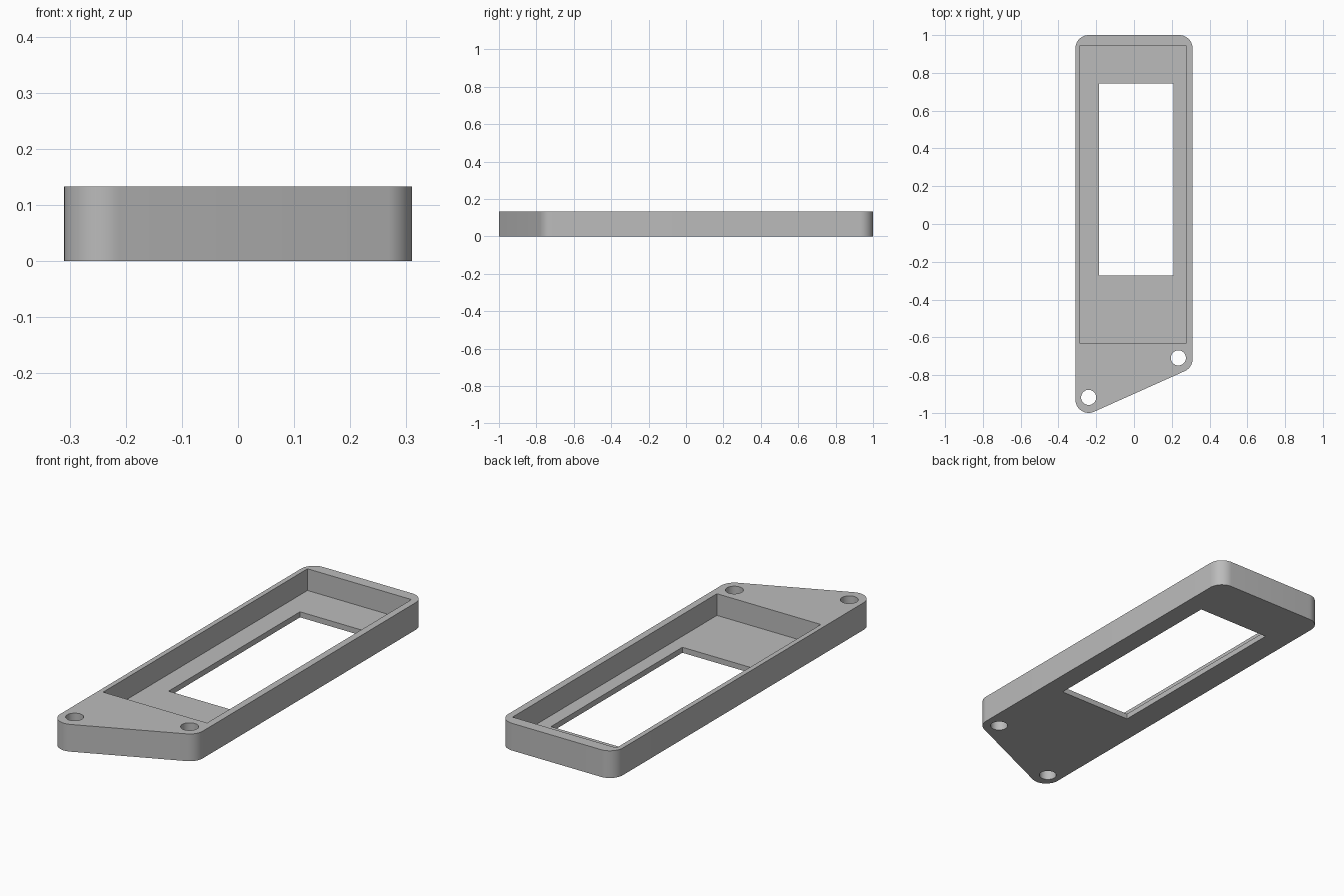
import bpy, bmesh, math

if "Cube" in bpy.data.objects:
    bpy.data.objects.remove(bpy.data.objects["Cube"], do_unlink=True)

HEIGHT, FLOOR, RADIUS = 0.133, 0.027, 0.07


def make_prism(name, points, z0, z1):
    """Extrude a flat outline from z0 up to z1."""
    bm = bmesh.new()
    base = bm.faces.new([bm.verts.new((x, y, z0)) for x, y in points])
    top = bmesh.ops.extrude_face_region(bm, geom=[base])["geom"]
    verts = [v for v in top if isinstance(v, bmesh.types.BMVert)]
    bmesh.ops.translate(bm, vec=(0, 0, z1 - z0), verts=verts)
    bmesh.ops.recalc_face_normals(bm, faces=bm.faces)
    mesh = bpy.data.meshes.new(name)
    bm.to_mesh(mesh)
    bm.free()
    obj = bpy.data.objects.new(name, mesh)
    bpy.context.collection.objects.link(obj)
    return obj


def arc(cx, cy, r, start, end, steps=12):
    angles = [math.radians(start + (end - start) * i / steps) for i in range(steps + 1)]
    return [(cx + r * math.cos(a), cy + r * math.sin(a)) for a in angles]


def rectangle(x0, x1, y0, y1):
    return [(x0, y0), (x1, y0), (x1, y1), (x0, y1)]


# Rounded outline with a slanted front edge
side = 0.31 - RADIUS
back, front_left, front_right = 1 - RADIUS, RADIUS - 1, -0.715
slant = math.degrees(math.atan2(front_right - front_left, 2 * side)) - 90
outline = (arc(side, back, RADIUS, 0, 90)
           + arc(-side, back, RADIUS, 90, 180)
           + arc(-side, front_left, RADIUS, 180, 360 + slant)
           + arc(side, front_right, RADIUS, slant, 0))
frame = make_prism("display_frame", outline, 0, HEIGHT)

# Pocket, window and two screw holes
cutters = [
    make_prism("pocket_cutter", rectangle(-0.286, 0.276, -0.633, 0.945), FLOOR, 0.3),
    make_prism("window_cutter", rectangle(-0.185, 0.21, -0.272, 0.743), -0.1, 0.2),
]
for x, y in ((-0.24, -0.918), (0.235, -0.709)):
    cutters.append(make_prism("screw_hole_cutter", arc(x, y, 0.04, 0, 360, 40)[:-1], -0.1, 0.3))

bpy.context.view_layer.objects.active = frame
frame.select_set(True)
for cutter in cutters:
    cutter.hide_render = True
    cut = frame.modifiers.new("cut", "BOOLEAN")
    cut.operation = "DIFFERENCE"
    cut.solver = "EXACT"
    cut.object = cutter
    bpy.ops.object.modifier_apply(modifier=cut.name)
    bpy.data.objects.remove(cutter, do_unlink=True)

# Plain grey plastic
grey = bpy.data.materials.new("grey_plastic")
grey.use_nodes = True
colour = (0.5, 0.5, 0.5, 1)
grey.diffuse_color = colour
grey.node_tree.nodes["Principled BSDF"].inputs["Base Color"].default_value = colour
frame.data.materials.clear()
frame.data.materials.append(grey)

bpy.ops.object.shade_smooth_by_angle(angle=math.radians(30))
